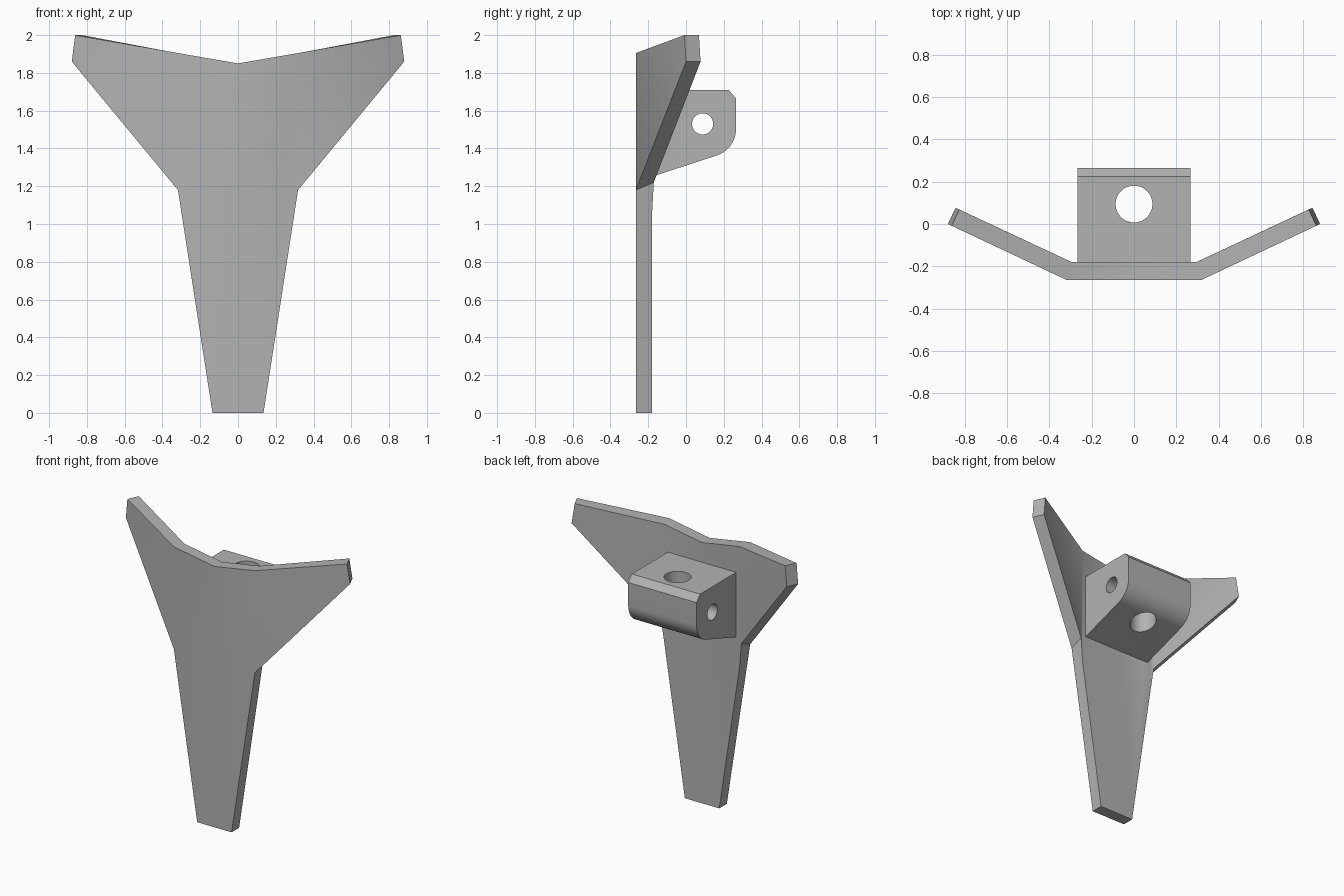
import bpy
import bmesh
from math import cos, sin, pi, radians
from mathutils import Matrix

cube = bpy.data.objects.get("Cube")
if cube:
    bpy.data.objects.remove(cube, do_unlink=True)

grey = bpy.data.materials.new("plain grey")
grey.use_nodes = True
colour = (0.45, 0.45, 0.45, 1)
grey.diffuse_color = colour
grey.node_tree.nodes["Principled BSDF"].inputs["Base Color"].default_value = colour


def finish(bm, name):
    bmesh.ops.remove_doubles(bm, verts=bm.verts, dist=0.0005)
    bmesh.ops.recalc_face_normals(bm, faces=bm.faces)
    mesh = bpy.data.meshes.new(name)
    bm.to_mesh(mesh)
    bm.free()
    mesh.materials.append(grey)
    obj = bpy.data.objects.new(name, mesh)
    bpy.context.collection.objects.link(obj)
    return obj


def smooth(obj):
    bpy.ops.object.select_all(action="DESELECT")
    obj.select_set(True)
    bpy.context.view_layer.objects.active = obj
    bpy.ops.object.shade_smooth_by_angle(angle=radians(30))


# Folded plate: one half outline for the front skin and one for the back skin
FRONT, BACK = -0.265, -0.18
front = [(0, FRONT, 0), (0.135, FRONT, 0), (0.318, FRONT, 1.18),
         (0.88, 0, 1.86), (0.862, -0.0085, 2), (0.318, FRONT, 1.905), (0, FRONT, 1.85)]
back = [(0, BACK, 0), (0.135, BACK, 0), (0.295, BACK, 1.05), (0.315, -0.1706, 1.22),
        (0.844, 0.077, 1.86), (0.826, 0.0685, 2), (0.295, BACK, 1.90), (0, BACK, 1.85)]

bm = bmesh.new()
for side in (1, -1):
    f = [bm.verts.new((side * x, y, z)) for x, y, z in front]
    b = [bm.verts.new((side * x, y, z)) for x, y, z in back]
    # Flat middle and wing skins
    bm.faces.new([f[i] for i in (0, 1, 2, 5, 6)])
    bm.faces.new(f[2:6])
    bm.faces.new([b[i] for i in (0, 1, 2, 6, 7)])
    bm.faces.new(b[2:7])
    # Rim joining the two skins
    bm.faces.new((f[0], f[1], b[1], b[0]))
    bm.faces.new((f[1], f[2], b[3], b[2], b[1]))
    for i in range(2, 6):
        bm.faces.new((f[i], f[i + 1], b[i + 2], b[i + 1]))
plate = finish(bm, "folded_plate")
smooth(plate)

# Mounting block: side profile with a chamfer and a rounded lower corner
profile = [(-0.2, 1.244), (-0.2, 1.71), (0.225, 1.71), (0.265, 1.665)]
steps = 16
for i in range(steps + 1):
    a = -radians(72) * i / steps
    profile.append((0.115 + 0.15 * cos(a), 1.505 + 0.15 * sin(a)))
bm = bmesh.new()
face = bm.faces.new([bm.verts.new((-0.268, y, z)) for y, z in profile])
result = bmesh.ops.extrude_face_region(bm, geom=[face])
moved = [v for v in result["geom"] if isinstance(v, bmesh.types.BMVert)]
bmesh.ops.translate(bm, verts=moved, vec=(0.536, 0, 0))
block = finish(bm, "mounting_block")


# Bored holes
def bore(name, radius, matrix):
    bm = bmesh.new()
    bmesh.ops.create_cone(bm, cap_ends=True, segments=48, radius1=radius,
                          radius2=radius, depth=1.2, matrix=matrix)
    cutter = finish(bm, name)
    cutter.hide_render = True
    mod = block.modifiers.new(name, "BOOLEAN")
    mod.operation = "DIFFERENCE"
    mod.solver = "EXACT"
    mod.object = cutter
    bpy.context.view_layer.objects.active = block
    bpy.ops.object.modifier_apply(modifier=name)
    bpy.data.objects.remove(cutter, do_unlink=True)


bore("upright_hole", 0.087, Matrix.Translation((0, 0.094, 1.5)))
bore("cross_hole", 0.056, Matrix.Translation((0, 0.088, 1.53)) @ Matrix.Rotation(pi / 2, 4, "Y"))
smooth(block)
